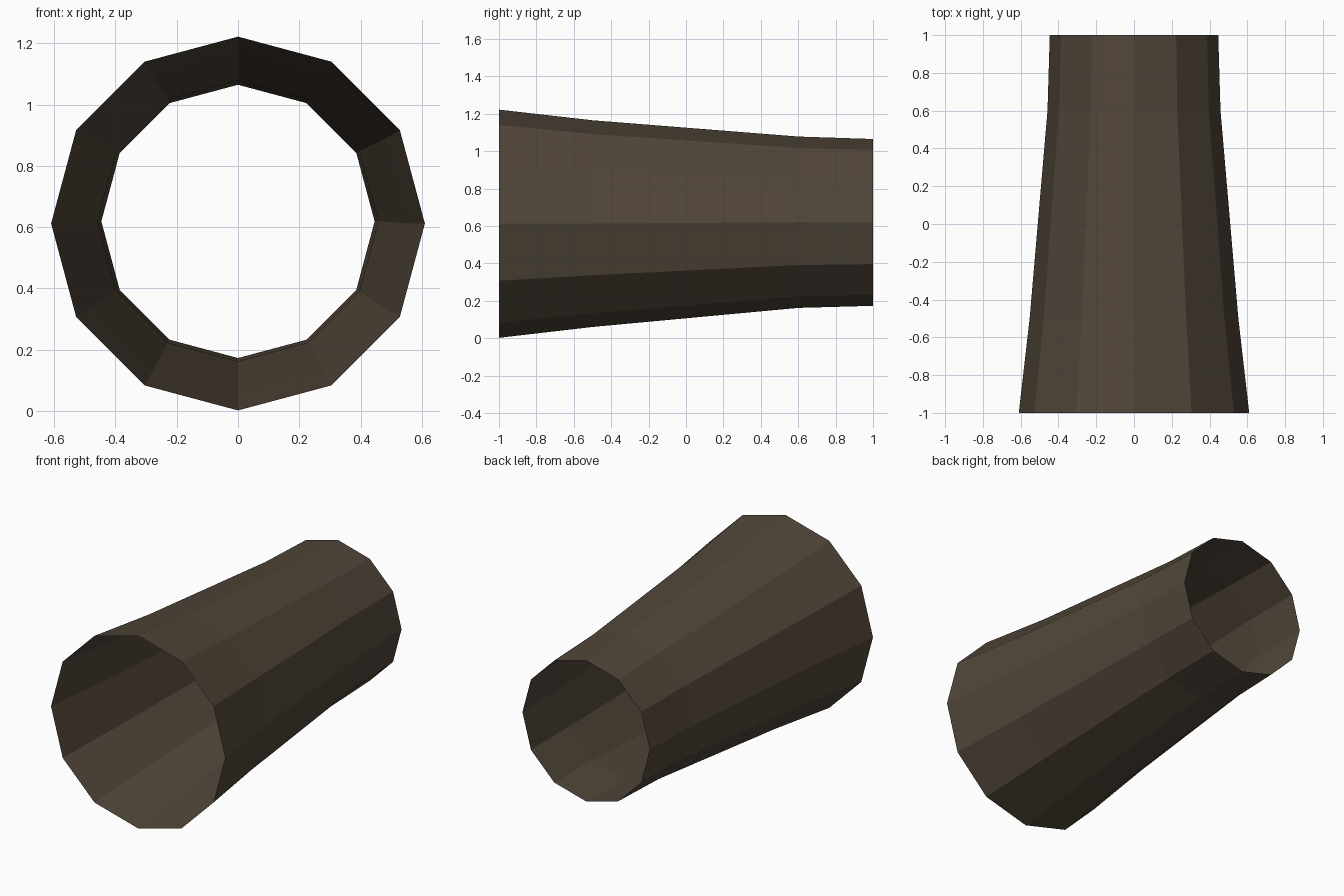
import bpy, bmesh, math

if "Cube" in bpy.data.objects:
    bpy.data.objects.remove(bpy.data.objects["Cube"])

SIDES = 12
# Profile stations along the log: (y, radius, centre height)
STATIONS = [(-1.0, 0.61, 0.612), (-0.5, 0.5525, 0.6125), (0.6, 0.458, 0.62), (1.0, 0.446, 0.619)]

bark = bpy.data.materials.new("dark brown bark")
bark.diffuse_color = (0.082, 0.061, 0.041, 1)
bark.use_nodes = True
bark.node_tree.nodes["Principled BSDF"].inputs["Base Color"].default_value = bark.diffuse_color


def ring(bm, y, r, zc):
    angles = [2 * math.pi * i / SIDES for i in range(SIDES)]
    return [bm.verts.new((r * math.cos(a), y, zc + r * math.sin(a))) for a in angles]


# Hollow log: open tapering tube, a single thin wall
bm = bmesh.new()
rings = [ring(bm, *s) for s in STATIONS]
for a, b in zip(rings, rings[1:]):
    for i in range(SIDES):
        j = (i + 1) % SIDES
        bm.faces.new((a[i], a[j], b[j], b[i]))
# Make every face point away from the tube axis
for f in bm.faces:
    f.normal_update()
    c = f.calc_center_median()
    if f.normal.x * c.x + f.normal.z * (c.z - 0.615) < 0:
        f.normal_flip()

mesh = bpy.data.meshes.new("hollow_log")
bm.to_mesh(mesh)
bm.free()
mesh.materials.append(bark)
log = bpy.data.objects.new("hollow_log", mesh)
bpy.context.collection.objects.link(log)
